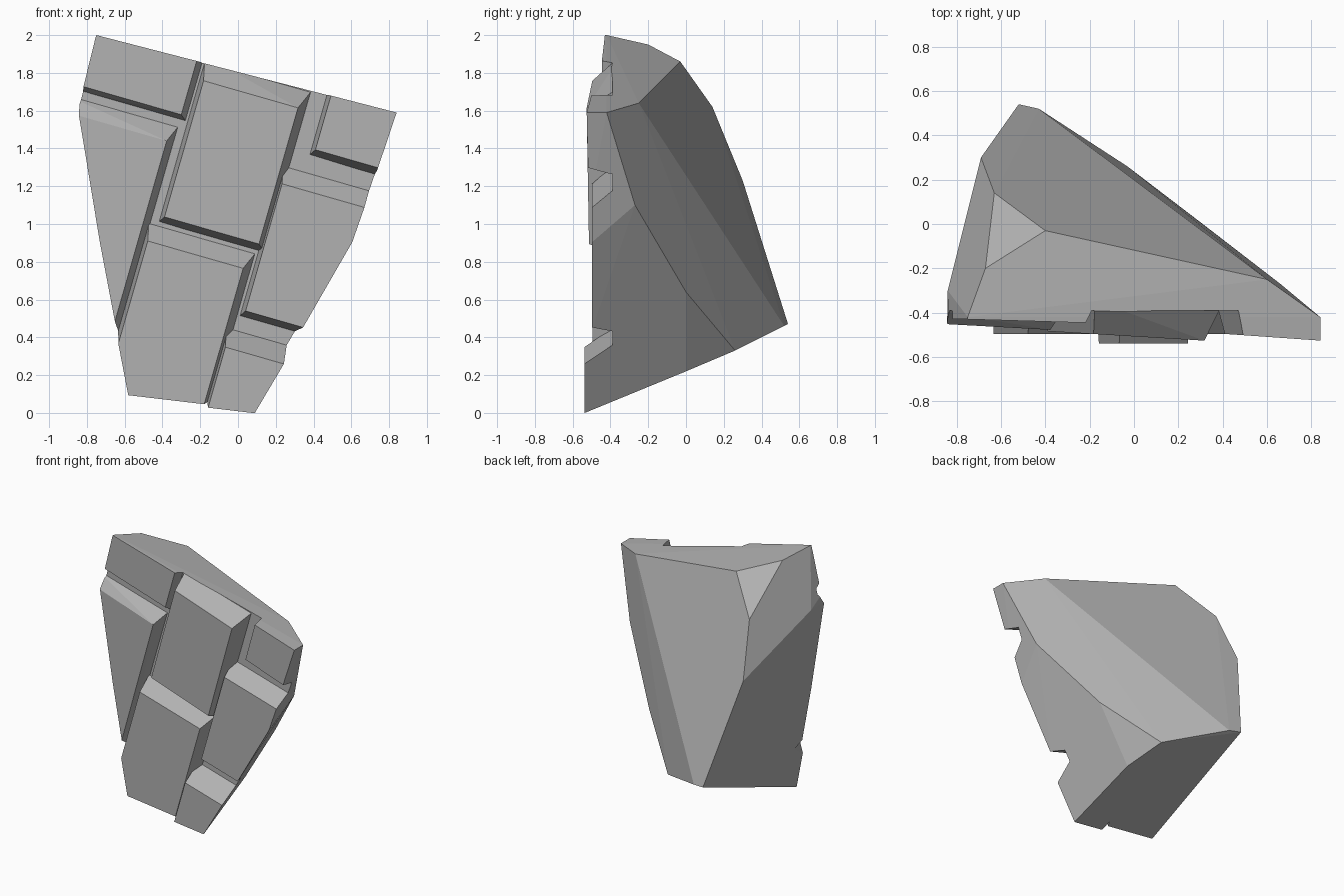
import bpy, bmesh
from math import sin, cos, radians

if "Cube" in bpy.data.objects:
    bpy.data.objects.remove(bpy.data.objects["Cube"])

TILT = radians(16)      # the brick courses lean to the right


def finish(name, bm):
    bmesh.ops.recalc_face_normals(bm, faces=bm.faces)
    me = bpy.data.meshes.new(name)
    bm.to_mesh(me)
    bm.free()
    ob = bpy.data.objects.new(name, me)
    bpy.context.collection.objects.link(ob)
    return ob


def hull(name, pts):
    bm = bmesh.new()
    vs = [bm.verts.new(p) for p in pts]
    bmesh.ops.convex_hull(bm, input=vs)
    loose = [v for v in bm.verts if not v.link_faces]
    bmesh.ops.delete(bm, geom=loose, context='VERTS')
    bmesh.ops.dissolve_limit(bm, angle_limit=0.03, verts=bm.verts, edges=bm.edges)
    return finish(name, bm)


def brick(name, u0, u1, v0, v1, y0, slope):
    """Tilted brick; its root is wider than its face, most of all on top."""
    def corner(u, v, y=None):
        x = u * cos(TILT) + v * sin(TILT)
        z = v * cos(TILT) - u * sin(TILT)
        return (x, y0 + slope * x if y is None else y, z)
    face = [corner(u, v) for u in (u0, u1) for v in (v0, v1)]
    root = [corner(u, v, -.345) for u in (u0 - .03, u1 + .055)
            for v in (v0 - .045, v1 + .13)]
    return hull(name, face + root)


def combine(target, other, op):
    m = target.modifiers.new(op, 'BOOLEAN')
    m.operation, m.solver, m.object = op, 'EXACT', other
    bpy.context.view_layer.objects.active = target
    bpy.ops.object.modifier_apply(modifier=m.name)
    bpy.data.objects.remove(other, do_unlink=True)


# broken outer envelope: front outline, then the fractured back
outline = [(-.75, 2), (-.835, 1.72), (-.845, 1.58), (-.66, .46), (-.585, .07),
           (.09, -.01), (.25, .26), (.34, .43), (.59, .85), (.84, 1.59)]
fracture = [(-.75, -.42, 2), (-.67, -.2, 1.95), (-.4, -.03, 1.86), (.6, -.25, 1.64),
            (.84, -.42, 1.59), (-.84, -.3, 1.58), (-.63, .14, 1.62),
            (-.69, .3, 1.23), (-.52, .54, .47), (-.43, .52, .46),
            (.66, -.27, 1.1), (.31, 0, .64), (-.03, .26, .33), (.06, 0, .22)]
envelope = hull("envelope", [(x, -.56, z) for x, z in outline] + fracture)

# mortar bed behind the bricks
chunk = hull("broken_wall_chunk", [(x, y, z) for x in (-1.2, 1.2)
                                   for y in (-.39, .9) for z in (-.3, 2.3)])

# bricks on the front face: extents along and across the courses, depth, slant
for b in (brick("top_left_brick", -1.6, -.724, 1.435, 2.2, -.452, -.03),
          brick("left_brick", -1.6, -.76, 0, 1.28, -.498, -.055),
          brick("upper_middle_brick", -.66, -.14, .89, 1.64, -.507, -.06),
          brick("lower_middle_brick", -.71, -.185, -.4, .743, -.495, 0),
          brick("right_brick", -.11, 1.2, .53, 1.23, -.497, 0),
          brick("bottom_right_brick", -.16, 1, -.5, .316, -.538, 0),
          brick("top_right_brick", .01, 1.5, 1.452, 2.3, -.467, -.07)):
    combine(chunk, b, 'UNION')

# trim everything to the fractured envelope
combine(chunk, envelope, 'INTERSECT')

# dark grey stone
stone = bpy.data.materials.new("stone")
stone.diffuse_color = (.44, .44, .44, 1)
stone.use_nodes = True
stone.node_tree.nodes["Principled BSDF"].inputs["Base Color"].default_value = stone.diffuse_color
chunk.data.materials.clear()
chunk.data.materials.append(stone)
for p in chunk.data.polygons:
    p.material_index = 0
